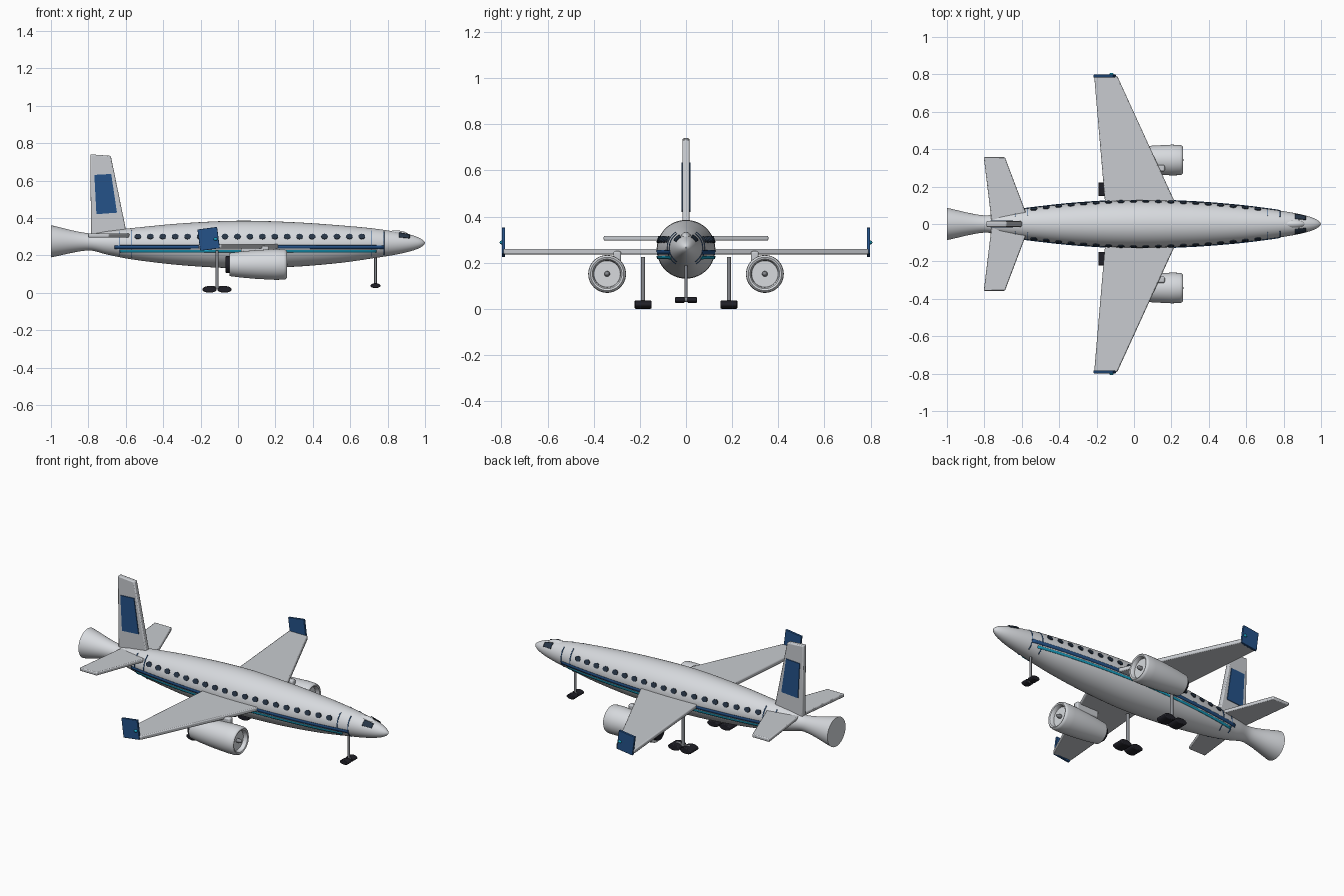
import bpy, bmesh, math
from mathutils import Matrix, Vector

if "Cube" in bpy.data.objects:
    bpy.data.objects.remove(bpy.data.objects["Cube"])

def material(name, rgb):
    m = bpy.data.materials.new(name)
    m.diffuse_color = (*rgb, 1)
    m.use_nodes = True
    m.node_tree.nodes["Principled BSDF"].inputs["Base Color"].default_value = m.diffuse_color
    return m

WHITE = material("body white", (0.68, 0.70, 0.73))
GREY = material("wing grey", (0.58, 0.60, 0.63))
BLUE = material("deep blue", (0.018, 0.085, 0.25))
CYAN = material("cyan", (0.01, 0.36, 0.55))
GLASS = material("dark glass", (0.02, 0.035, 0.06))
RUBBER = material("black rubber", (0.014, 0.014, 0.02))
METAL = material("strut metal", (0.25, 0.26, 0.28))

def finish(name, bm, mat, bevel=0, smooth=35):
    bmesh.ops.recalc_face_normals(bm, faces=bm.faces)
    me = bpy.data.meshes.new(name)
    bm.to_mesh(me)
    bm.free()
    me.materials.append(mat)
    ob = bpy.data.objects.new(name, me)
    bpy.context.collection.objects.link(ob)
    if bevel:
        mod = ob.modifiers.new("soft edges", 'BEVEL')
        mod.width, mod.segments = bevel, 2
    bpy.ops.object.select_all(action='DESELECT')
    ob.select_set(True)
    bpy.context.view_layer.objects.active = ob
    bpy.ops.object.shade_smooth_by_angle(angle=math.radians(smooth))
    return ob

def lathe(name, rings, mat, y=0, sides=64):
    """Surface around the x axis from rings of (x, radius, centre z)."""
    bm = bmesh.new()
    loops = [[bm.verts.new((x, y + r * math.cos(2 * math.pi * i / sides),
                            z + r * math.sin(2 * math.pi * i / sides)))
              for i in range(sides)] for x, r, z in rings]
    for a, b in zip(loops, loops[1:]):
        for i in range(sides):
            j = (i + 1) % sides
            bm.faces.new((a[i], a[j], b[j], b[i]))
    bm.faces.new(loops[0])
    bm.faces.new(loops[-1])
    return finish(name, bm, mat)

def plate(name, outline, to3d, thickness, mat, bevel=0):
    """Prism: 2D outline placed by to3d(u, v, w), w across the thickness."""
    bm = bmesh.new()
    sides = [[bm.verts.new(to3d(u, v, w)) for u, v in outline]
             for w in (-thickness / 2, thickness / 2)]
    for s in sides:
        bm.faces.new(s)
    n = len(outline)
    for i in range(n):
        j = (i + 1) % n
        bm.faces.new((sides[0][i], sides[0][j], sides[1][j], sides[1][i]))
    return finish(name, bm, mat, bevel)

def box(name, centre, size, mat, tilt=0, bevel=0):
    bm = bmesh.new()
    bmesh.ops.create_cube(bm, size=1, matrix=Matrix.Translation(centre)
                          @ Matrix.Rotation(tilt, 4, 'Y') @ Matrix.Diagonal((*size, 1)))
    return finish(name, bm, mat, bevel)

def rod(name, centre, radii, length, axis, mat, bevel=0, sides=32):
    """Cylinder along 'Y' or 'Z'; radii are its two half widths."""
    turn = Matrix.Rotation(math.pi / 2, 4, 'X') if axis == 'Y' else Matrix()
    bm = bmesh.new()
    bmesh.ops.create_cone(bm, cap_ends=True, segments=sides, radius1=1, radius2=1, depth=1,
                          matrix=Matrix.Translation(centre) @ turn
                          @ Matrix.Diagonal((*radii, length, 1)))
    return finish(name, bm, mat, bevel)

def ball(name, centre, radii, mat):
    bm = bmesh.new()
    bmesh.ops.create_uvsphere(bm, u_segments=32, v_segments=16, radius=1,
                              matrix=Matrix.Translation(centre) @ Matrix.Diagonal((*radii, 1)))
    return finish(name, bm, mat)

# Fuselage stations: x, radius, centre height
STATIONS = [(-1, .086, .275), (-.8, .046, .272), (-.7, .063, .267), (-.565, .084, .262),
            (-.3, .112, .259), (0, .127, .258), (.3, .119, .258), (.55, .1, .26),
            (.72, .08, .264), (.85, .06, .265), (.93, .042, .266), (.97, .027, .266),
            (.99, .014, .266), (1, .002, .266)]

def body(x):
    """Radius and centre height at x, by smooth interpolation."""
    S = STATIONS
    k = next(i for i in range(len(S) - 1) if x <= S[i + 1][0] + 1e-6)
    h = S[k + 1][0] - S[k][0]
    t = (x - S[k][0]) / h
    def slope(i, c):
        a, b = S[max(i - 1, 0)], S[min(i + 1, len(S) - 1)]
        return (b[c] - a[c]) / (b[0] - a[0])
    def value(c):
        return ((2*t**3 - 3*t*t + 1) * S[k][c] + (t**3 - 2*t*t + t) * h * slope(k, c)
                + (3*t*t - 2*t**3) * S[k + 1][c] + (t**3 - t*t) * h * slope(k + 1, c))
    return value(1), value(2)

xs = [-1 + .02 * i for i in range(99)] + [.97, .98, .985, .99, .995, 1]
lathe("fuselage", [(x, *body(x)) for x in sorted(set(xs))], WHITE)

def angle_at(x, z):
    r, c = body(x)
    return math.asin(max(-1, min(1, (z - c) / r)))

def skin(name, x0, x1, low, high, side, mat, nx, na, lift=.003):
    """Thin sheet lying on the fuselage between angles low(x) and high(x)."""
    bm = bmesh.new()
    rows = []
    for i in range(nx + 1):
        x = x0 + (x1 - x0) * i / nx
        r, c = body(x)
        row = []
        for j in range(na + 1):
            a = low(x) + (high(x) - low(x)) * j / na
            row.append(bm.verts.new((x, side * (r + lift) * math.cos(a), c + (r + lift) * math.sin(a))))
        rows.append(row)
    for p, q in zip(rows, rows[1:]):
        for j in range(na):
            bm.faces.new((p[j], p[j + 1], q[j + 1], q[j]))
    ob = finish(name, bm, mat)
    mod = ob.modifiers.new("thickness", 'SOLIDIFY')
    mod.thickness, mod.offset = .003, 0

for s, label in ((-1, "right"), (1, "left")):
    # Side stripes
    for name, x0, x1, z0, z1, mat in (("blue_stripe", -.66, .78, .236, .254, BLUE),
                                      ("cyan_stripe", -.63, .74, .217, .229, CYAN)):
        skin(f"{label}_{name}", x0, x1, lambda x: angle_at(x, z0), lambda x: angle_at(x, z1),
             s, mat, 60, 2)
    # Door outlines
    for i, x in enumerate((-.635, -.568, .715, .78)):
        skin(f"{label}_door_line_{i}", x - .002, x + .002, lambda x: -1.0, lambda x: 1.0,
             s, BLUE, 1, 24, .001)
    # Cockpit window
    skin(f"{label}_cockpit_window", .862, .918, lambda x: math.radians(30),
         lambda x: math.radians(64), s, GLASS, 6, 8, .005)
    # Row of cabin windows
    bm = bmesh.new()
    for i in range(19):
        x = -.535 + .0665 * i
        r, c = body(x)
        a = angle_at(x, .30)
        bmesh.ops.create_cone(
            bm, cap_ends=True, segments=16, radius1=1, radius2=1, depth=.009,
            matrix=Matrix.Translation((x, s * r * math.cos(a), .30))
            @ Matrix.Rotation(-s * (math.pi / 2 - a), 4, 'X') @ Matrix.Diagonal((.018, .015, 1, 1)))
    finish(f"{label}_cabin_windows", bm, GLASS)

ball("cockpit_hood", (.845, 0, .297), (.075, .026, .036), WHITE)

# Wings and tail planes, each one symmetric slab
def mirrored(half):
    return half + [(x, -y) for x, y in reversed(half) if y]

plate("wings", mirrored([(.272, 0), (-.09, .792), (-.213, .792), (-.145, 0)]),
      lambda u, v, w: (u, v, .248 + w), .024, GREY, .006)
plate("tailplane", mirrored([(-.555, 0), (-.69, .357), (-.803, .357), (-.76, 0)]),
      lambda u, v, w: (u, v, .306 + w), .02, GREY, .005)
plate("tail_fin", [(-.785, .28), (-.58, .28), (-.602, .35), (-.68, .732), (-.79, .74)],
      lambda u, v, w: (u, w, v), .03, GREY, .006)
plate("fin_panel", [(-.757, .42), (-.647, .428), (-.678, .635), (-.768, .63)],
      lambda u, v, w: (u, w, v), .04, BLUE)

for s, label in ((-1, "right"), (1, "left")):
    # Winglet with its tip light
    box(f"{label}_winglet", (-.157, s * .791, .288), (.106, .014, .115), BLUE, -.13, .002)
    ball(f"{label}_tip_light", (-.12, s * .8, .287), (.011, .008, .008), CYAN)

    # Engine under the wing
    y, z = s * .342, .151
    lathe(f"{label}_engine", [(px, r, z) for px, r in (
        (-.045, .062), (.02, .07), (.1, .077), (.2, .082), (.245, .081), (.256, .078), (.261, .072),
        (.258, .064), (.25, .059), (.235, .057))], WHITE, y)
    lathe(f"{label}_exhaust", [(-.066, .044, z), (-.04, .047, z)], RUBBER, y, 32)
    ball(f"{label}_fan_hub", (.24, y, z), (.026, .012, .012), METAL)
    box(f"{label}_pylon", (.09, s * .298, .222), (.15, .034, .056), GREY, 0, .008)

    # Main landing gear: strut, axle beam and two wheels
    y = s * .186
    rod(f"{label}_main_strut", (-.112, y, .125), (.009, .009), .2, 'Z', METAL)
    box(f"{label}_axle_beam", (-.112, y, .03), (.09, .014, .014), METAL)
    for i, x in enumerate((-.152, -.072)):
        rod(f"{label}_main_wheel_{i}", (x, y, .018), (.038, .018), .074, 'Y', RUBBER, .005)
    # Nose wheel
    rod(f"{label}_nose_wheel", (.735, s * .027, .038), (.027, .013), .04, 'Y', RUBBER, .003)

rod("nose_strut", (.735, 0, .12), (.007, .007), .16, 'Z', METAL)
rod("nose_axle", (.735, 0, .04), (.01, .01), .05, 'Y', METAL)
